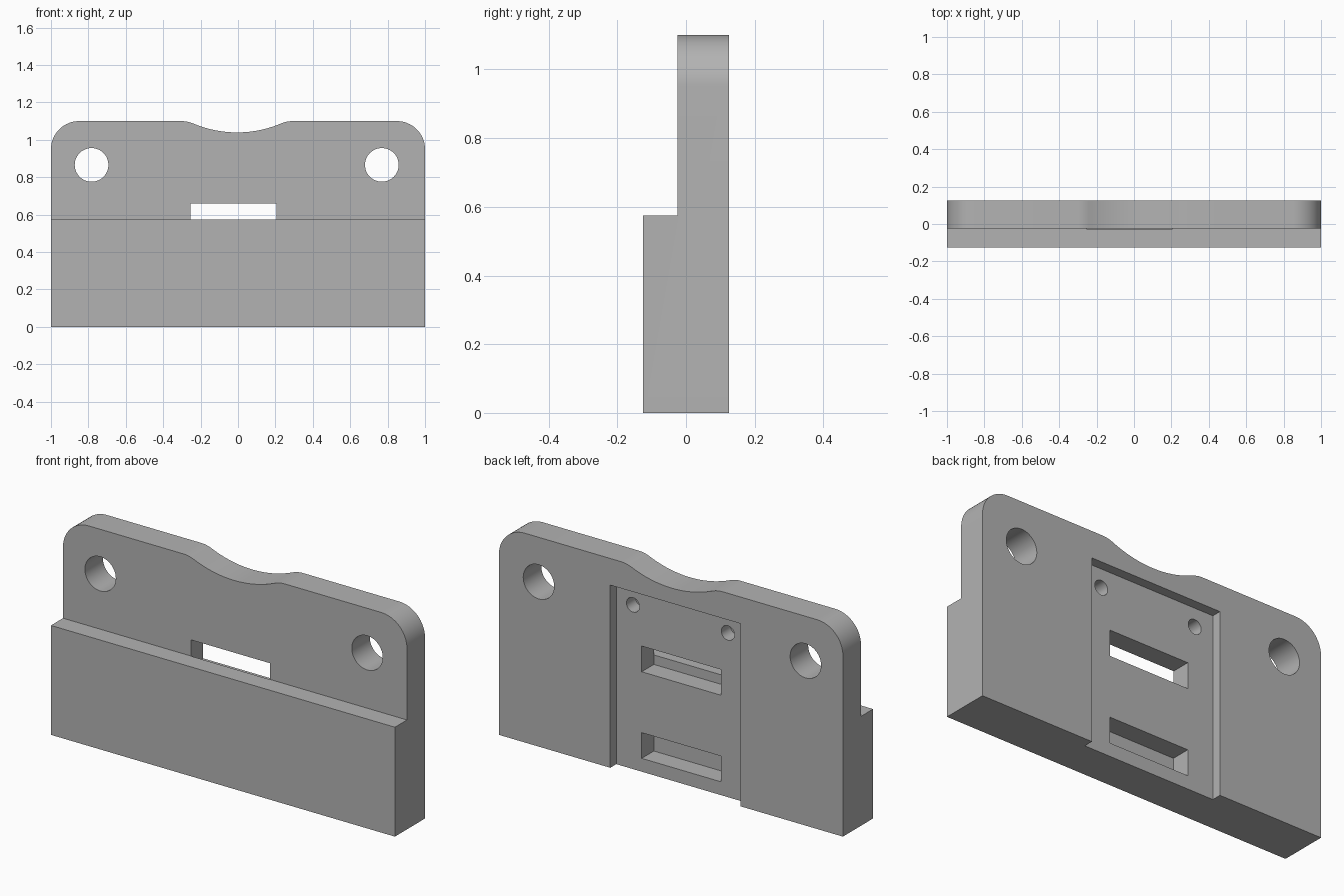
import bpy, bmesh
from math import sin, cos, radians, pi

if "Cube" in bpy.data.objects:
    bpy.data.objects.remove(bpy.data.objects["Cube"], do_unlink=True)

FRONT, STEP, FLOOR, BACK = -0.125, -0.025, 0.075, 0.125
LEDGE, TOP = 0.575, 1.10
MID = -0.025          # centre of the slots and the back recess

grey = bpy.data.materials.new("mid grey")
grey.use_nodes = True
colour = (0.45, 0.45, 0.45, 1)
grey.diffuse_color = colour
grey.node_tree.nodes["Principled BSDF"].inputs["Base Color"].default_value = colour


def arc(cx, cz, r, start, end, steps=16):
    """Points along an arc, angles in degrees."""
    angles = [radians(start + (end - start) * i / steps) for i in range(steps + 1)]
    return [(cx + r * cos(a), cz + r * sin(a)) for a in angles]


def outline():
    """Plate outline: rounded top corners and a shallow filleted dip."""
    corner, fillet, dip, slope = 0.15, 0.16, 0.60, 23
    half = (fillet + dip) * sin(radians(slope))
    dip_z = TOP - fillet + (fillet + dip) * cos(radians(slope))
    cx = -0.005
    pts = [(-1, 0), (1, 0)]
    pts += arc(1 - corner, TOP - corner, corner, 0, 90)
    pts += arc(cx + half, TOP - fillet, fillet, 90, 90 + slope, 8)
    pts += arc(cx, dip_z, dip, 270 + slope, 270 - slope, 24)[1:-1]
    pts += arc(cx - half, TOP - fillet, fillet, 90 - slope, 90, 8)
    pts += arc(corner - 1, TOP - corner, corner, 90, 180)
    return pts


def extruded(name, pts, y0, y1):
    """Solid from an x-z profile, extruded along y."""
    bm = bmesh.new()
    face = bm.faces.new([bm.verts.new((x, y0, z)) for x, z in pts])
    grown = bmesh.ops.extrude_face_region(bm, geom=[face])["geom"]
    verts = [g for g in grown if isinstance(g, bmesh.types.BMVert)]
    bmesh.ops.translate(bm, verts=verts, vec=(0, y1 - y0, 0))
    bmesh.ops.recalc_face_normals(bm, faces=bm.faces)
    mesh = bpy.data.meshes.new(name)
    bm.to_mesh(mesh)
    bm.free()
    obj = bpy.data.objects.new(name, mesh)
    bpy.context.collection.objects.link(obj)
    return obj


def cut(target, pts, y0, y1):
    """Subtract an extruded profile from the target."""
    cutter = extruded("cutter", pts, y0, y1)
    cutter.hide_render = True
    mod = target.modifiers.new("cut", "BOOLEAN")
    mod.operation, mod.solver, mod.object = "DIFFERENCE", "EXACT", cutter
    bpy.ops.object.modifier_apply(modifier=mod.name)
    bpy.data.objects.remove(cutter, do_unlink=True)


def rect(x0, x1, z0, z1):
    return [(x0, z0), (x1, z0), (x1, z1), (x0, z1)]


def circle(x, z, r, sides=48):
    return arc(x, z, r, 0, 360, sides)[:-1]


plate = extruded("mounting_plate", outline(), FRONT, BACK)
plate.data.materials.append(grey)
bpy.ops.object.select_all(action="DESELECT")
plate.select_set(True)
bpy.context.view_layer.objects.active = plate

# Front step: thinner upper half above the ledge
cut(plate, rect(-1.2, 1.2, LEDGE, 1.3), FRONT - 0.1, STEP)

# Shallow recess in the back, open at the bottom
cut(plate, rect(MID - 0.378, MID + 0.378, -0.1, 0.96), FLOOR, BACK + 0.1)

# Two slots: the upper one breaks out above the ledge, the lower one is blind
for z in (0.07, 0.525):
    cut(plate, rect(MID - 0.23, MID + 0.23, z, z + 0.135), STEP - 0.001, BACK + 0.1)

# Large through holes and small blind holes
for side in (-1, 1):
    cut(plate, circle(-0.007 + side * 0.776, 0.866, 0.09), FRONT - 0.1, BACK + 0.1)
    cut(plate, circle(-0.02 + side * 0.276, 0.863, 0.038, 32), 0.0, BACK + 0.1)

bpy.ops.object.shade_smooth_by_angle(angle=radians(30))
